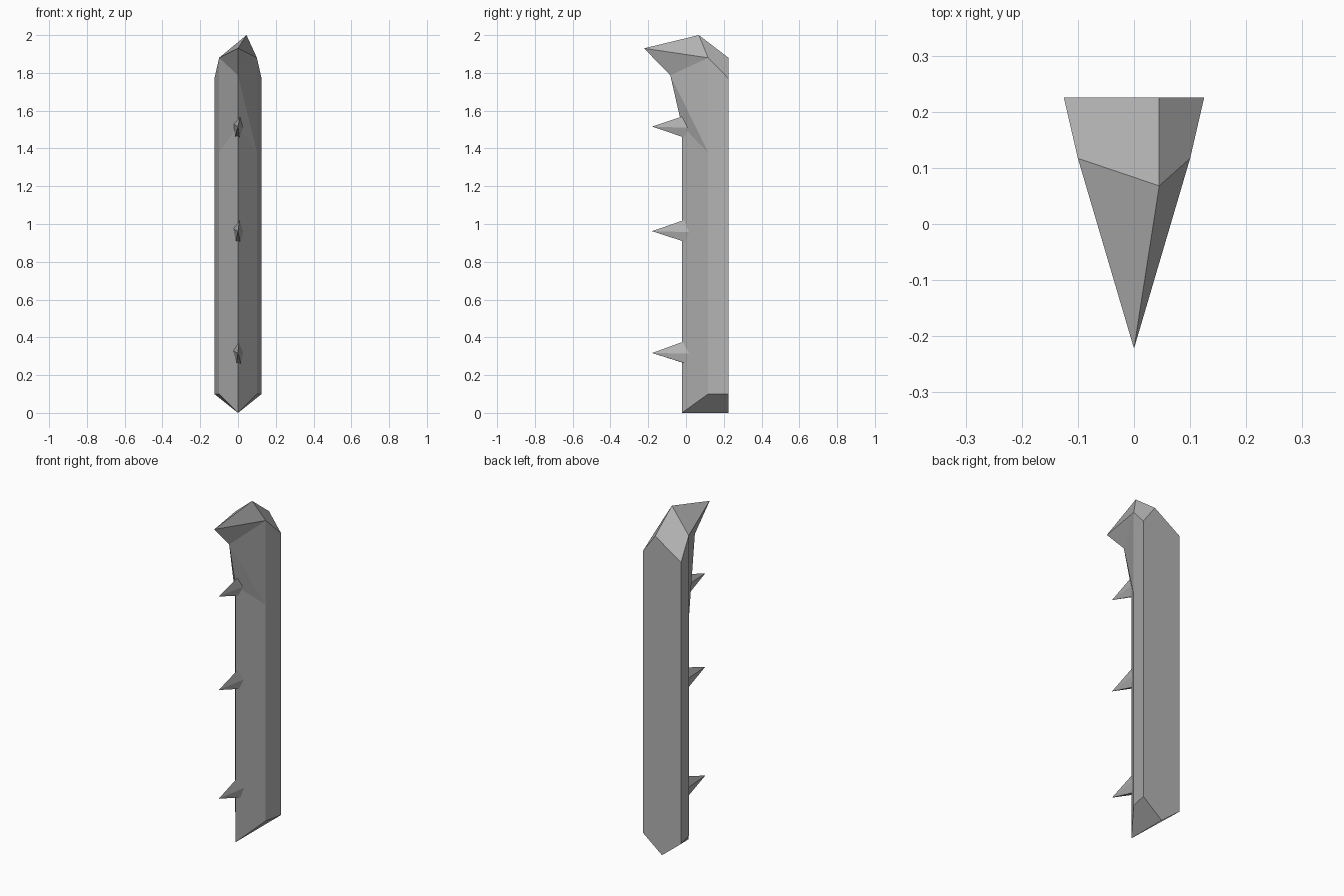
import bpy
import bmesh
from math import cos, sin, radians

cube = bpy.data.objects.get("Cube")
if cube:
    bpy.data.objects.remove(cube, do_unlink=True)

# One stone grey for everything
stone = bpy.data.materials.new("stone_grey")
stone.use_nodes = True
GREY = (0.45, 0.45, 0.45, 1)
stone.diffuse_color = GREY
stone.node_tree.nodes["Principled BSDF"].inputs["Base Color"].default_value = GREY


def make_object(name, points, faces):
    """Build a flat-shaded object from named points and faces listing those names."""
    bm = bmesh.new()
    verts = {key: bm.verts.new(co) for key, co in points.items()}
    for face in faces:
        bm.faces.new([verts[key] for key in face])
    bmesh.ops.recalc_face_normals(bm, faces=bm.faces)
    mesh = bpy.data.meshes.new(name)
    bm.to_mesh(mesh)
    bm.free()
    mesh.materials.append(stone)
    obj = bpy.data.objects.new(name, mesh)
    bpy.context.collection.objects.link(obj)
    return obj


# Post: ridged front, pointed foot, hooked and lopsided crown
FRONT, SIDE, BACK = -0.022, 0.117, 0.225
points = {
    "foot": (0, FRONT, 0), "heel": (0, BACK, 0),
    "bend": (0, FRONT, 1.52), "throat": (0, -0.083, 1.787),
    "tip": (0, -0.222, 1.93),
    "apex": (0.045, 0.068, 2.0), "nape": (0.045, BACK, 1.88),
}
for s, sign in (("L", 1), ("R", -1)):
    points["side_low" + s] = (sign * 0.1, SIDE, 0.1)
    points["side_mid" + s] = (sign * 0.1, SIDE, 1.38)
    points["side_top" + s] = (sign * 0.1, SIDE, 1.88)
    points["back_low" + s] = (sign * 0.125, BACK, 0.1)
    points["back_top" + s] = (sign * 0.125, BACK, 1.77)

faces = [["heel", "back_lowL", "back_topL", "nape", "back_topR", "back_lowR"]]
for s in "LR":
    half = [
        ("foot", "side_low", "side_mid", "bend"),
        ("bend", "side_mid", "throat"),
        ("side_mid", "side_top", "throat"),
        ("throat", "side_top", "tip"),
        ("tip", "side_top", "apex"),
        ("apex", "side_top", "back_top", "nape"),
        ("side_low", "back_low", "back_top", "side_top", "side_mid"),
        ("foot", "side_low", "back_low", "heel"),
    ]
    for face in half:
        faces.append([k + s if k.startswith(("side", "back")) else k for k in face])
make_object("post", points, faces)


# Thorns: five-sided spikes along the front ridge, each rolled a little
def thorn(name, z, roll):
    profile = [(0.008, 0.06), (0.028, -0.005), (0.012, -0.058),
               (-0.012, -0.054), (-0.025, 0.012)]
    pts = {"tip": (0, -0.18, z)}
    for i, (x, h) in enumerate(profile):
        a = radians(roll)
        px, pz = x * cos(a) - h * sin(a), x * sin(a) + h * cos(a)
        pts[i] = (px, FRONT + 1.37 * abs(px) + 0.004, z + pz)
    sides = [("tip", i, (i + 1) % 5) for i in range(5)]
    make_object(name, pts, sides + [tuple(range(5))])


thorn("lower_thorn", 0.317, 4)
thorn("middle_thorn", 0.962, 0)
thorn("upper_thorn", 1.516, -4)
